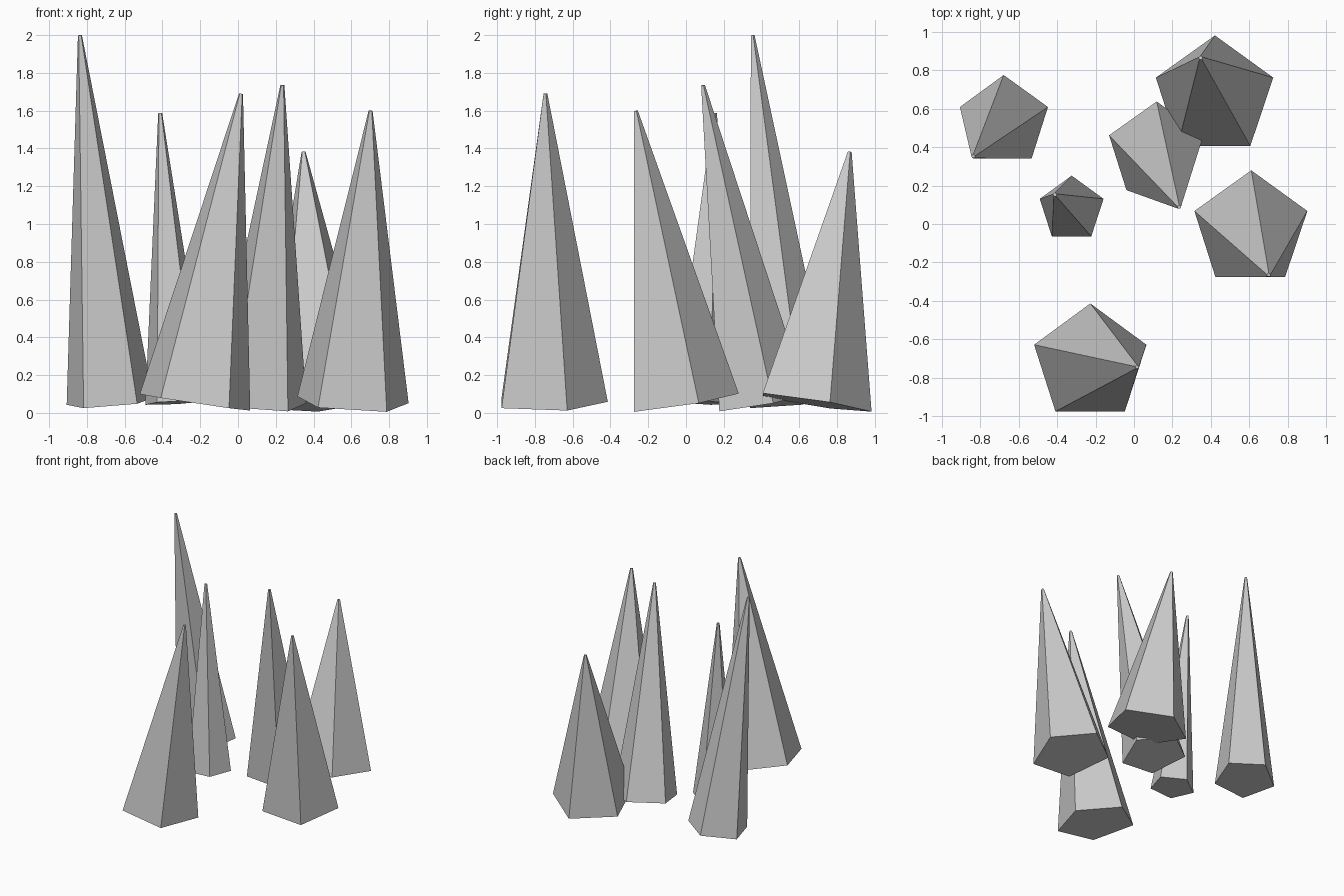
import bpy
from math import asin, atan2
from mathutils import Vector

if "Cube" in bpy.data.objects:
    bpy.data.objects.remove(bpy.data.objects["Cube"])

BASE_Z = 0.055   # height of each base centre
TIP_R = 0.011    # small blunt tip


def spike(name, base_xy, radius, tip):
    """Five-sided tapered spike leaning from its base centre to its tip."""
    base = Vector((*base_xy, BASE_Z))
    tip = Vector(tip)
    axis = tip - base
    d = axis.normalized()
    bpy.ops.mesh.primitive_cone_add(
        vertices=5, radius1=radius, radius2=TIP_R, depth=axis.length,
        location=(base + tip) / 2,
        rotation=(-asin(d.y), atan2(d.x, d.z), 0))
    bpy.context.object.name = name


# cluster of leaning spikes: base centre, base radius, tip
spike("tall_left_spike", (-0.677, 0.535), 0.242, (-0.837, 0.352, 1.999))
spike("thin_spike", (-0.325, 0.077), 0.175, (-0.412, 0.153, 1.587))
spike("front_spike", (-0.228, -0.725), 0.311, (0.016, -0.745, 1.690))
spike("middle_spike", (0.115, 0.383), 0.259, (0.235, 0.089, 1.735))
spike("back_spike", (0.419, 0.664), 0.322, (0.347, 0.866, 1.383))
spike("right_spike", (0.608, -0.027), 0.310, (0.702, -0.266, 1.599))
